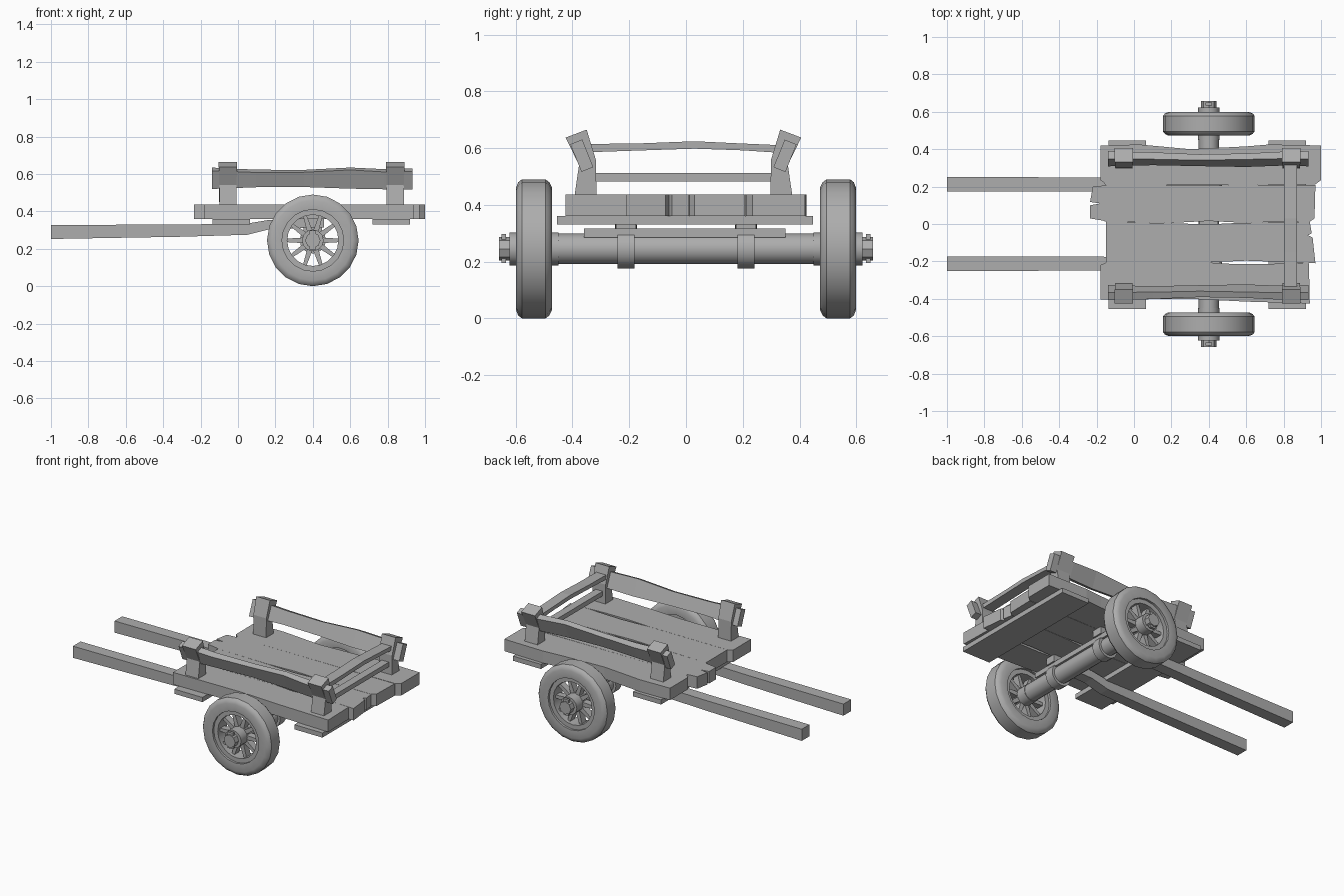
import bpy, bmesh
from math import sin, cos, pi, radians
from mathutils import Vector, Matrix

if "Cube" in bpy.data.objects:
    bpy.data.objects.remove(bpy.data.objects["Cube"])

wood = bpy.data.materials.new("dark_grey")
wood.diffuse_color = (.42, .42, .42, 1)
wood.use_nodes = True
wood.node_tree.nodes["Principled BSDF"].inputs["Base Color"].default_value = wood.diffuse_color


def finish(name, bm):
    bmesh.ops.remove_doubles(bm, verts=bm.verts, dist=1e-5)
    bmesh.ops.recalc_face_normals(bm, faces=bm.faces)
    me = bpy.data.meshes.new(name)
    bm.to_mesh(me)
    bm.free()
    me.materials.append(wood)
    ob = bpy.data.objects.new(name, me)
    bpy.context.collection.objects.link(ob)
    return ob


def smooth(ob):
    bpy.ops.object.select_all(action='DESELECT')
    ob.select_set(True)
    bpy.context.view_layer.objects.active = ob
    bpy.ops.object.shade_smooth_by_angle(angle=radians(32))
    return ob


def loft(name, rings, closed_path=False):
    """Skin equal-length point rings; cap the ends unless closed."""
    bm = bmesh.new()
    vs = [[bm.verts.new(p) for p in r] for r in rings]
    n = len(vs[0])
    pairs = list(zip(vs, vs[1:])) + ([(vs[-1], vs[0])] if closed_path else [])
    for a, b in pairs:
        for i in range(n):
            j = (i + 1) % n
            bm.faces.new((a[i], a[j], b[j], b[i]))
    if not closed_path:
        bm.faces.new(vs[0])
        bm.faces.new(vs[-1])
    return finish(name, bm)


def box(name, x, y, z):
    return loft(name, [[(a, y[0], z[0]), (a, y[1], z[0]), (a, y[1], z[1]), (a, y[0], z[1])] for a in x])


def beam_x(name, stations, tilt=0):
    """Board along x; stations are (x, y, z, width, height)."""
    rings = []
    for x, y, z, w, h in stations:
        r = []
        for sy, sz in ((-1, -1), (1, -1), (1, 1), (-1, 1)):
            a, b = sy * w / 2, sz * h / 2
            r.append((x, y + a * cos(tilt) - b * sin(tilt), z + a * sin(tilt) + b * cos(tilt)))
        rings.append(r)
    return loft(name, rings)


def turned(name, profile, n):
    """Ring turned about the axle line from a closed (y, radius) profile."""
    rings = []
    for i in range(n):
        t = 2 * pi * i / n
        rings.append([(AX + r * cos(t), y, AZ + r * sin(t)) for y, r in profile])
    return smooth(loft(name, rings, True))


def cyl(name, y0, y1, r, n=16):
    return smooth(loft(name, [[(AX + r * cos(2 * pi * i / n), y, AZ + r * sin(2 * pi * i / n))
                               for i in range(n)] for y in (y0, y1)]))


AX, AZ = 0.40, 0.245

# worn deck planks
planks = [
    [(-.18, .42), (.03, .425), (.3, .40), (.6, .415), (.72, .425), (1, .42), (1, .235), (.97, .212),
     (.4, .208), (-.15, .206), (-.16, .22), (-.18, .235)],
    [(-.22, .2), (-.16, .206), (.97, .208), (.965, .03), (.94, .012), (.56, .008), (.4, .016), (.2, .006),
     (-.15, .012), (-.165, .018), (-.235, .03), (-.235, .1), (-.18, .11), (-.235, .118)],
    [(-.15, .012), (.2, .004), (.4, -.002), (.56, .006), (.94, .01), (.95, -.05), (.93, -.06), (.955, -.072),
     (.97, -.21), (.85, -.205), (.6, -.196), (.4, -.205), (-.15, -.205)],
    [(-.15, -.206), (.4, -.206), (.55, -.215), (.73, -.214), (.85, -.206), (.935, -.21), (.94, -.425),
     (.6, -.415), (.3, -.40), (-.18, -.405), (-.18, -.285), (-.06, -.29), (-.18, -.295), (-.18, -.22)],
]
for i, p in enumerate(planks):
    loft(f"deck_plank_{i + 1}", [[(x, y, z) for x, y in p] for z in (.36, .437)])

# cross battens under the deck, bolster over the axle
box("front_batten", (-.135, .065), (-.455, .447), (.33, .36))
box("rear_batten", (.72, .92), (-.455, .447), (.33, .36))
box("axle_bolster", (.35, .45), (-.36, .35), (.285, .317))

# pull shafts and the straps that hold them on the axle
for s, side in ((1, "left"), (-1, "right")):
    y = .212 * s
    beam_x(f"pull_shaft_{side}", [(-1, y, .29, .078, .075), (-.3, y, .297, .075, .065),
                                  (.05, y, .305, .072, .06), (.17, y, .33, .07, .05), (.46, y, .337, .07, .045)])
    turned(f"axle_strap_{side}", [(y - .03, .045), (y + .03, .045), (y + .03, .07), (y - .03, .07)], 16)

# axle
cyl("axle", -.48, .48, .054)

# wheels
for s, side in ((-1, "front"), (1, "back")):
    def m(prof):
        return [(s * y, r) for y, r in prof]
    turned(f"{side}_tyre", m([(.475, .165), (.472, .215), (.482, .235), (.495, .245), (.578, .245), (.591, .235),
                              (.599, .215), (.596, .165)]), 20)
    turned(f"{side}_rim", m([(.49, .137), (.49, .168), (.582, .168), (.582, .137)]), 20)
    cyl(f"{side}_hub", s * .45, s * .622, .058, 12)
    cyl(f"{side}_axle_end", s * .60, s * .658, .041, 8)
    box(f"{side}_linch_pin", (AX - .018, AX + .018), (s * .634, s * .65), (.195, .298))
    for k in range(10):
        sp = loft(f"{side}_spoke_{k + 1}", [[(a * w, s * .537 + b * .022, r) for a, b in
                  ((-1, -1), (1, -1), (1, 1), (-1, 1))] for r, w in ((.045, .015), (.148, .009))])
        sp.data.transform(Matrix.Translation((AX, 0, AZ)) @ Matrix.Rotation(2 * pi * k / 10 + pi / 10, 4, 'Y'))

# bent corner posts leaning outwards, with side rails through them
post = [(.384, .43), (.368, .54), (.415, .637), (.341, .665), (.309, .56), (.306, .43)]
for s, side in ((-1, "front"), (1, "back")):
    for x0, end in ((-.1, "left"), (.795, "right")):
        rings = []
        for e in (0, 1):
            rings.append([(x0 + e * .092 + (e * 2 - 1) * (.003 if z > .6 else 0), -.009 + s * y, z)
                          for y, z in post])
        loft(f"{side}_{end}_post", rings)
    yc = -.009 + s * .358
    beam_x(f"{side}_side_rail",
           [(-.138, yc, .577, .045, .105), (.1, yc, .576, .04, .085), (.35, yc - s * .008, .576, .034, .085),
            (.6, yc - s * .008, .578, .034, .108), (.78, yc, .572, .04, .1), (.932, yc, .573, .045, .105)],
           tilt=-s * radians(22))

# rear cross rails
for name, xs, st in (
        ("rear_top_rail", (.803, .872), [(-.355, .585, .614), (-.15, .592, .617), (.03, .598, .624),
                                         (.2, .592, .616), (.335, .583, .61)]),
        ("rear_lower_rail", (.815, .865), [(-.33, .483, .513), (.31, .483, .513)])):
    loft(name, [[(xs[0], y, a), (xs[1], y, a), (xs[1], y, b), (xs[0], y, b)] for y, a, b in st])
